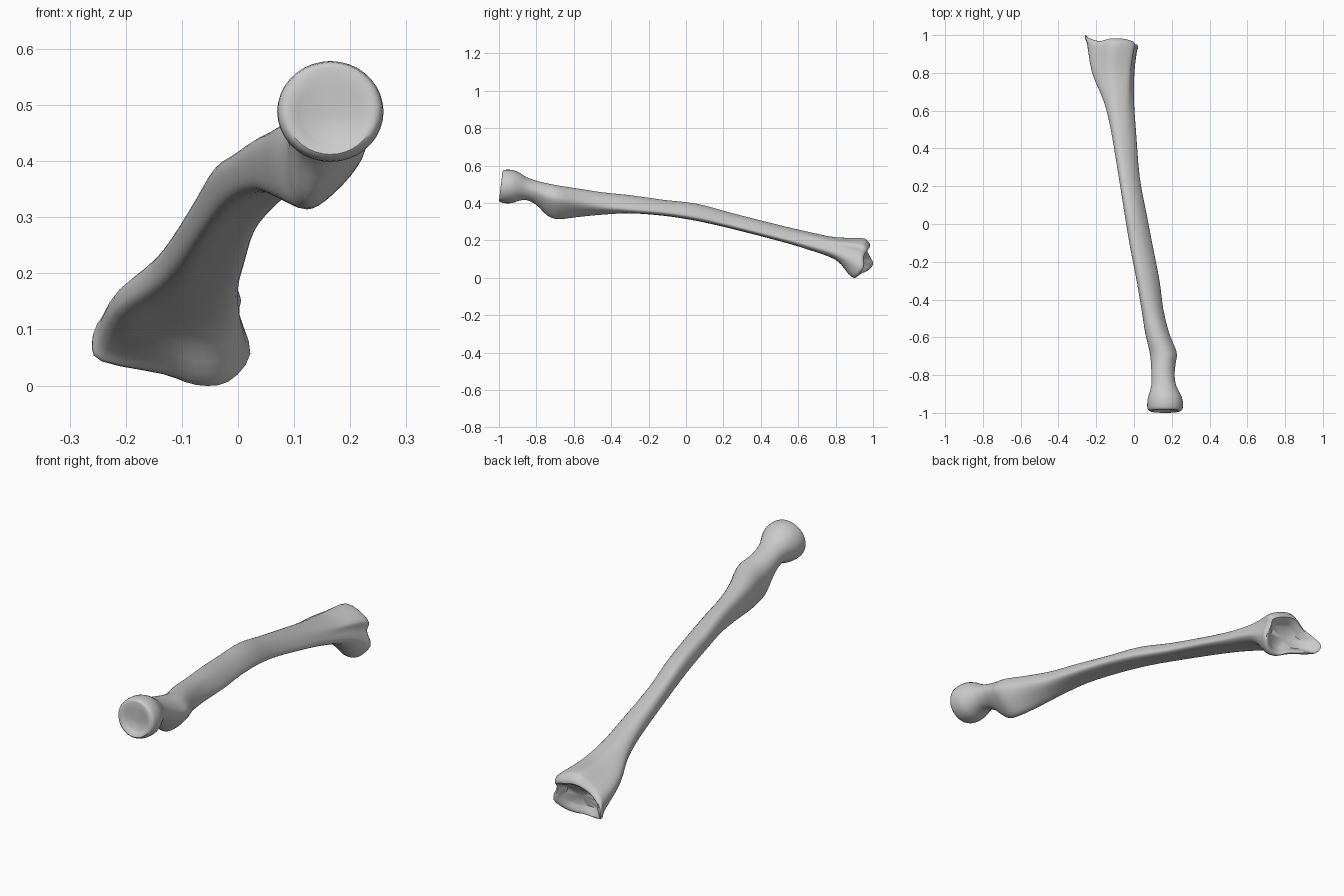
import bpy, bmesh, math
from mathutils import Vector

if "Cube" in bpy.data.objects:
    bpy.data.objects.remove(bpy.data.objects["Cube"])

# Normalised cross-sections (12 points, counter-clockwise from the right side)
ROUND = [(.5 + .5 * math.cos(i * math.pi / 6), .5 + .5 * math.sin(i * math.pi / 6)) for i in range(12)]
TUBEROSITY = [(1, .58), (.93, .78), (.75, .94), (.5, 1), (.25, .94), (.07, .8),
              (0, .6), (.03, .32), (.12, .08), (.28, 0), (.5, .08), (.82, .33)]
SHAFT = [(1, .2), (.9, .5), (.7, .78), (.5, .93), (.28, 1), (.1, .93),
         (0, .7), (0, .4), (.06, .12), (.2, 0), (.5, 0), (.85, .05)]
WRIST = [(1, .28), (.93, .62), (.93, .8), (.75, .93), (.5, 1), (.27, .82),
         (.06, .6), (0, .4), (.06, .22), (.45, .1), (.66, 0), (.86, .03)]
SHAPES = [ROUND, TUBEROSITY, SHAFT, WRIST]

# Stations: y, x min, x max, z min, z max, shape blend
STATIONS = [
    (-.975, .071, .258, .400, .576, 0), (-.93, .072, .257, .400, .577, 0),
    (-.89, .083, .240, .413, .562, 0), (-.85, .092, .222, .415, .537, .1),
    (-.80, .092, .215, .390, .520, .5), (-.74, .090, .220, .332, .505, 1),
    (-.68, .083, .226, .314, .493, 1), (-.58, .060, .187, .325, .480, 1.2),
    (-.45, .040, .155, .338, .460, 1.6), (-.30, .015, .135, .346, .442, 2),
    (-.12, -.020, .100, .333, .417, 2), (.06, -.050, .065, .305, .396, 2),
    (.25, -.080, .030, .262, .345, 2), (.50, -.122, .010, .197, .282, 2.1),
    (.65, -.160, .000, .152, .247, 2.4), (.80, -.222, .002, .097, .217, 2.8),
]
# Far edge of the wrist end, following its cross-section
RIM = [.95, .95, .965, .98, .982, .968, .985, 1.0, .98, .94, .915, .92]


def section(y, x0, x1, z0, z1, blend):
    k = min(int(blend), 2)
    t = blend - k
    ys = y if isinstance(y, list) else [y] * 12
    ring = []
    for a, b, yy in zip(SHAPES[k], SHAPES[k + 1], ys):
        u, v = a[0] + (b[0] - a[0]) * t, a[1] + (b[1] - a[1]) * t
        ring.append(Vector((x0 + (x1 - x0) * u, yy, z0 + (z1 - z0) * v)))
    return ring


def spline(a, b, c, d, t):
    return .5 * (2 * b + (c - a) * t + (2 * a - 5 * b + 4 * c - d) * t * t + (3 * b - a - 3 * c + d) * t ** 3)


def smooth_ring(ring, n=3):
    m = len(ring)
    return [spline(ring[i - 1], ring[i], ring[(i + 1) % m], ring[(i + 2) % m], j / n)
            for i in range(m) for j in range(n)]


def smooth_length(rings, n=3):
    out = []
    last = len(rings) - 1
    for i in range(last):
        four = (rings[max(i - 1, 0)], rings[i], rings[i + 1], rings[min(i + 2, last)])
        for j in range(n):
            out.append([spline(*p, j / n) for p in zip(*four)])
    return out + [rings[-1]]


# Shallow cup of the round head, slightly tilted rim
tilt = [-1.0 + .018 * p[1] for p in ROUND]
rings = [section(-.983, .115, .215, .437, .535, 0), section(tilt, .086, .243, .412, .560, 0)]
# Neck, tuberosity and shaft
rings += [section(*s) for s in STATIONS]
# Flared wrist end with styloid point
rings += [section([y - .045 for y in RIM], -.248, .014, .022, .213, 3),
          section([y - .014 for y in RIM], -.259, .022, .001, .200, 3),
          section(RIM, -.254, .010, .012, .172, 3)]
# Hollow joint surface
rings.append(section([.5 * y + .447 for y in RIM], -.205, -.025, .045, .145, 3))

rings = smooth_length([smooth_ring(r) for r in rings])
bm = bmesh.new()
loops = [[bm.verts.new(p) for p in r] for r in rings]
n = len(loops[0])
for a, b in zip(loops, loops[1:]):
    for i in range(n):
        bm.faces.new((a[i], a[(i + 1) % n], b[(i + 1) % n], b[i]))
for loop, dy in ((loops[0], .002), (loops[-1], -.008)):
    mid = sum((v.co for v in loop), Vector()) / n
    pole = bm.verts.new(mid + Vector((0, dy, 0)))
    for i in range(n):
        bm.faces.new((loop[i], loop[(i + 1) % n], pole))
bmesh.ops.recalc_face_normals(bm, faces=bm.faces)

mesh = bpy.data.meshes.new("forearm_bone")
bm.to_mesh(mesh)
bm.free()
bone = bpy.data.objects.new("forearm_bone", mesh)
bpy.context.collection.objects.link(bone)
bpy.context.view_layer.objects.active = bone
bone.select_set(True)
bpy.ops.object.shade_smooth_by_angle(angle=math.radians(45))
